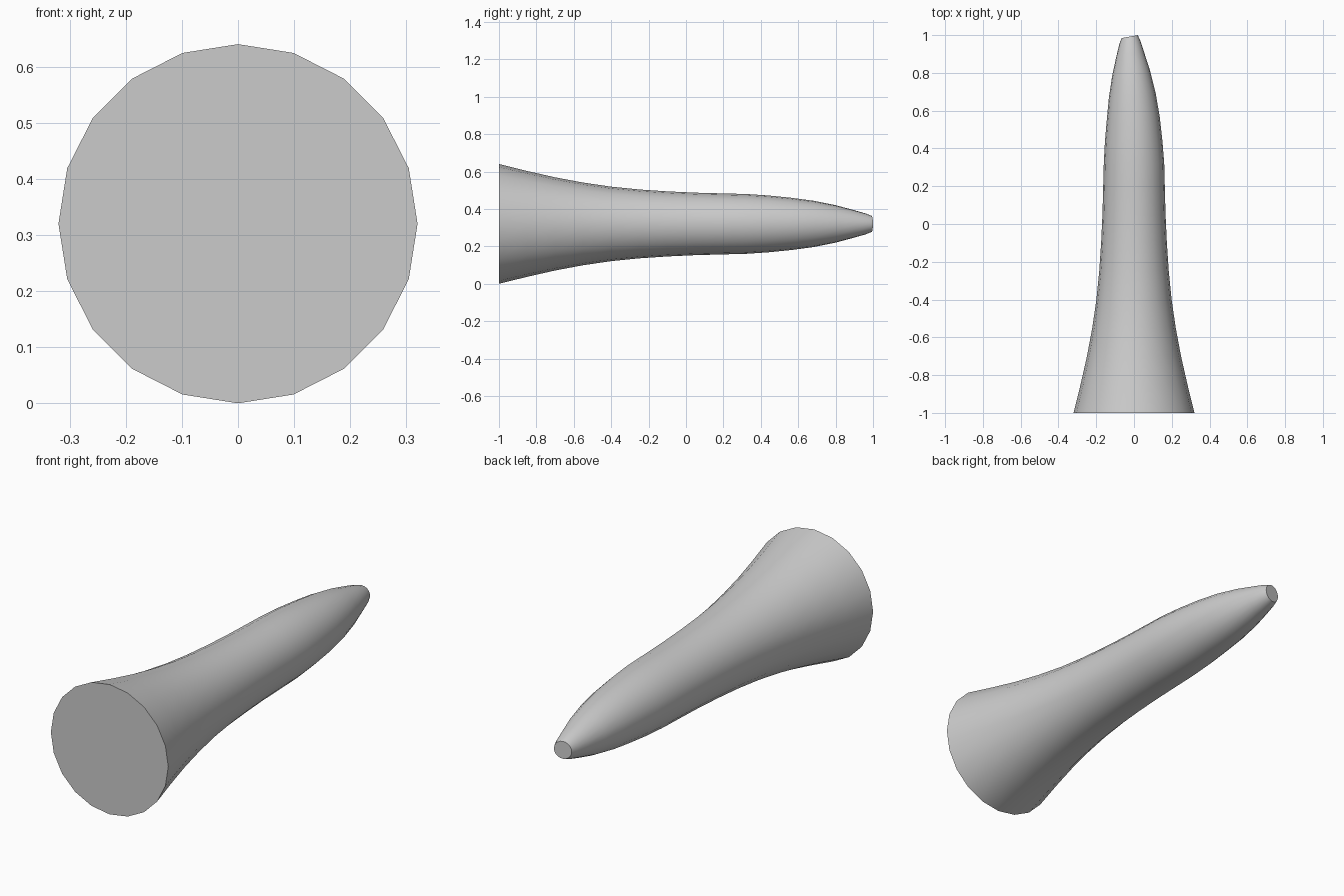
import bpy, bmesh, math

if "Cube" in bpy.data.objects:
    bpy.data.objects.remove(bpy.data.objects["Cube"])

SIDES = 20
AXIS_Z = 0.32
# ring stations: y, radius, sideways drift, yaw slope of ring
STATIONS = [
    (-1.0, 0.32, 0, 0), (-0.85, 0.283, 0, 0), (-0.7, 0.249, 0, 0),
    (-0.55, 0.221, 0, 0), (-0.4, 0.199, 0, 0), (-0.25, 0.184, 0, 0),
    (-0.1, 0.174, 0, 0), (0.05, 0.167, 0, 0), (0.2, 0.163, 0, 0),
    (0.32, 0.160, 0, 0.01), (0.44, 0.152, -0.002, 0.03),
    (0.56, 0.140, -0.004, 0.06), (0.68, 0.124, -0.009, 0.09),
    (0.80, 0.100, -0.015, 0.12), (0.90, 0.073, -0.020, 0.15),
    (0.96, 0.056, -0.022, 0.17), (0.992, 0.043, -0.023, 0.18),
]

# tapered body lofted through the rings
bm = bmesh.new()
rings = []
for y, r, dx, slope in STATIONS:
    ring = []
    for i in range(SIDES):
        a = 2 * math.pi * i / SIDES
        x = r * math.cos(a)
        ring.append(bm.verts.new((x + dx, y + slope * x, AXIS_Z + r * math.sin(a))))
    rings.append(ring)
for lower, upper in zip(rings, rings[1:]):
    for i in range(SIDES):
        j = (i + 1) % SIDES
        bm.faces.new((lower[i], lower[j], upper[j], upper[i]))

# flat base and tilted tip cap
bm.faces.new(rings[0])
bm.faces.new(rings[-1])
bmesh.ops.recalc_face_normals(bm, faces=bm.faces)

mesh = bpy.data.meshes.new("tapered_horn")
bm.to_mesh(mesh)
bm.free()
horn = bpy.data.objects.new("tapered_horn", mesh)
bpy.context.collection.objects.link(horn)
bpy.context.view_layer.objects.active = horn
horn.select_set(True)
bpy.ops.object.shade_smooth_by_angle(angle=math.radians(35))
